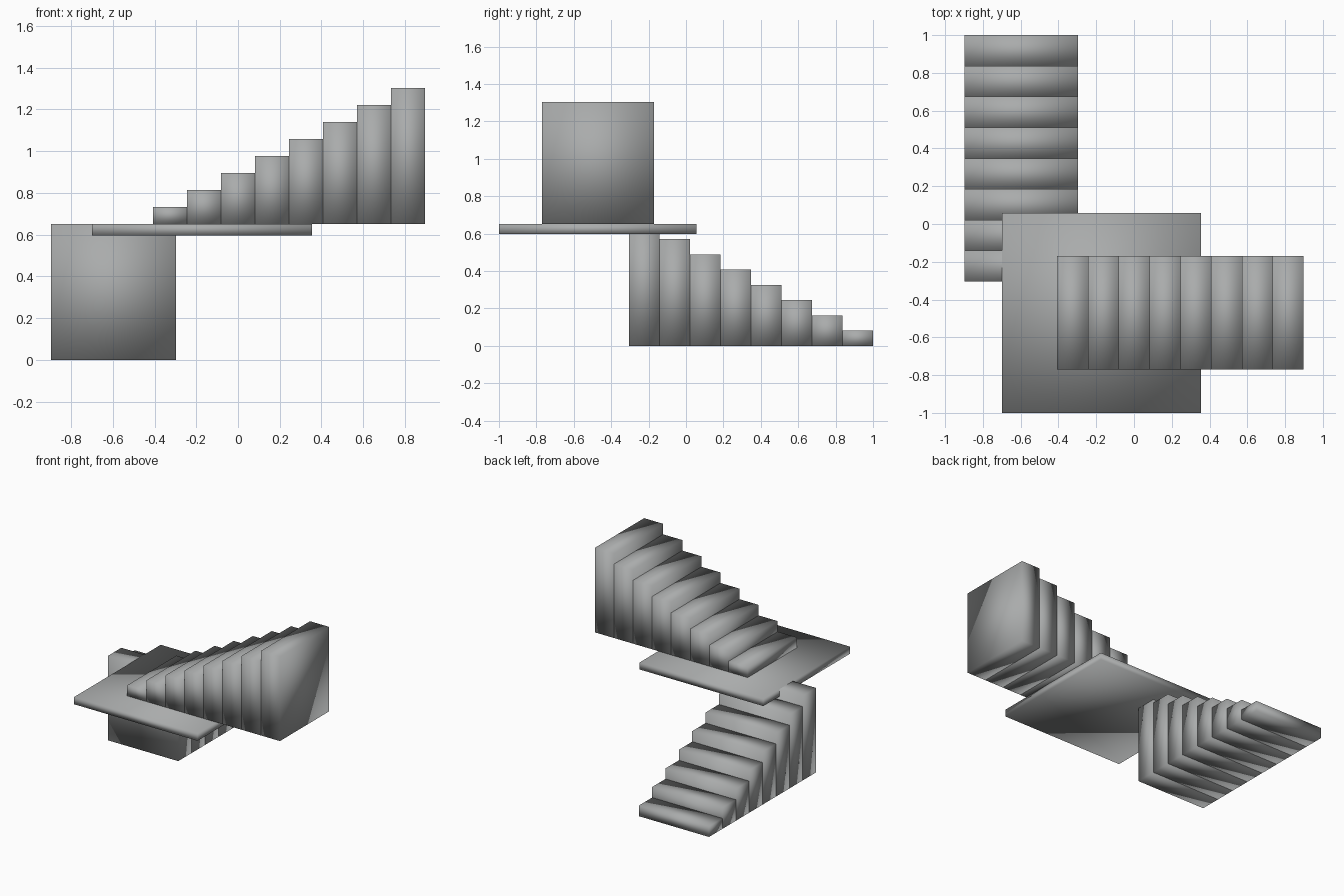
import bpy
from mathutils import Vector

cube = bpy.data.objects.get("Cube")
if cube:
    bpy.data.objects.remove(cube, do_unlink=True)

# Plain grey concrete
GREY = (0.4, 0.41, 0.41, 1.0)
concrete = bpy.data.materials.new("grey_concrete")
concrete.use_nodes = True
concrete.diffuse_color = GREY
concrete.node_tree.nodes["Principled BSDF"].inputs["Base Color"].default_value = GREY


def block(name, low, high):
    """Box between two corners, with soft shading across its edges."""
    low, high = Vector(low), Vector(high)
    bpy.ops.mesh.primitive_cube_add(size=1, location=(low + high) / 2)
    obj = bpy.context.object
    obj.name = name
    obj.scale = high - low
    bpy.ops.object.transform_apply(location=False, rotation=False, scale=True)
    bpy.ops.object.shade_smooth()
    obj.data.materials.append(concrete)
    return obj


STEPS = 8
TREAD = 0.163
RISE = 0.0815
WIDTH = 0.6
SIDE = 0.897
FLOOR = STEPS * RISE      # height of the landing top
LANDING = 0.055           # landing thickness

# Lower flight climbs from the back towards the front
for i in range(STEPS):
    back = 1 - i * TREAD
    block(f"lower_step_{i + 1}",
          (-SIDE, back - TREAD, 0),
          (-SIDE + WIDTH, back, (i + 1) * RISE))

# Landing slab
block("landing", (-0.70, -1, FLOOR - LANDING), (0.355, 0.057, FLOOR))

# Upper flight climbs from the landing to the left
start = SIDE - STEPS * TREAD
for i in range(STEPS):
    x = start + i * TREAD
    block(f"upper_step_{i + 1}",
          (x, -0.77, FLOOR),
          (x + TREAD, -0.77 + WIDTH, FLOOR + (i + 1) * RISE))
